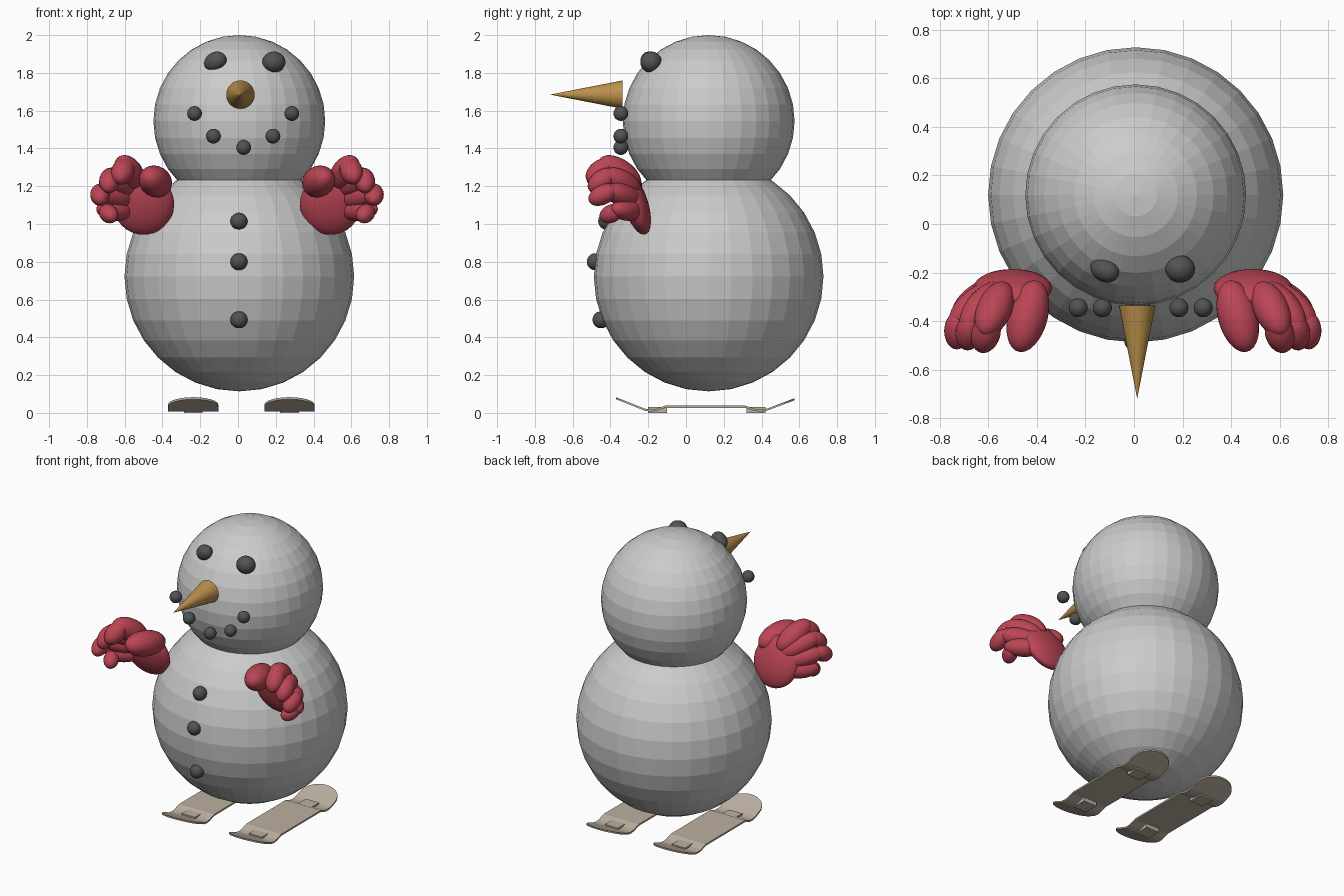
import bpy, bmesh, math
from mathutils import Vector, Matrix

if "Cube" in bpy.data.objects:
    bpy.data.objects.remove(bpy.data.objects["Cube"])


def material(name, rgb):
    m = bpy.data.materials.new(name)
    m.diffuse_color = (*rgb, 1)
    m.use_nodes = True
    m.node_tree.nodes["Principled BSDF"].inputs["Base Color"].default_value = m.diffuse_color
    return m


coal = material("coal", (0.08, 0.085, 0.09))
wool = material("red_wool", (0.5, 0.06, 0.09))
orange = material("carrot", (0.5, 0.28, 0.07))
wood = material("pale_wood", (0.5, 0.43, 0.35))


def finish(bm, name, mat=None, smooth=False):
    bmesh.ops.recalc_face_normals(bm, faces=bm.faces[:])
    me = bpy.data.meshes.new(name)
    bm.to_mesh(me)
    bm.free()
    for p in me.polygons:
        p.use_smooth = smooth
    if mat:
        me.materials.append(mat)
    ob = bpy.data.objects.new(name, me)
    bpy.context.collection.objects.link(ob)
    return ob


def add_ball(bm, loc, radii, rot=Matrix(), seg=32, rings=16):
    mat = Matrix.Translation(loc) @ rot @ Matrix.Diagonal((*radii, 1))
    bmesh.ops.create_uvsphere(bm, u_segments=seg, v_segments=rings, radius=1, matrix=mat)


def ball(name, loc, radii, mat=None, smooth=False, rot=Matrix(), seg=32, rings=16):
    bm = bmesh.new()
    add_ball(bm, loc, radii, rot, seg, rings)
    return finish(bm, name, mat, smooth)


# Snow body and head
ball("body", (0.007, 0.12, 0.722), (0.608,) * 3)
ball("head", (0.007, 0.12, 1.545), (0.455,) * 3)

# Coal eyes, mouth and buttons
ball("eye_left", (-0.12, -0.19, 1.86), (0.064, 0.048, 0.05), coal, True,
     Matrix.Rotation(-0.5, 4, 'Y') @ Matrix.Rotation(-0.4, 4, 'Z'))
ball("eye_right", (0.19, -0.185, 1.857), (0.061, 0.057, 0.056), coal, True)
for x, z in [(-0.23, 1.585), (-0.13, 1.465), (0.03, 1.405), (0.185, 1.465), (0.285, 1.585)]:
    ball("mouth_coal", (x, -0.345, z), (0.039,) * 3, coal, True)
for y, z in [(-0.42, 1.015), (-0.48, 0.80), (-0.45, 0.493)]:
    ball("button", (0.005, y, z), (0.045,) * 3, coal, True)

# Carrot nose
bm = bmesh.new()
bmesh.ops.create_cone(bm, cap_ends=True, segments=32, radius1=0.075, radius2=0, depth=0.385,
                      matrix=Matrix.Translation((0.013, -0.5275, 1.685)) @ Matrix.Rotation(math.pi / 2, 4, 'X'))
finish(bm, "nose", orange)

# Mittens: flattened palm, thumb and four curled fingers, each (start, end, radius)
DIGITS = [
    ((-0.40, -0.24, 1.20), (-0.475, -0.52, 1.25), 0.082),
    ((-0.53, -0.25, 1.20), (-0.62, -0.45, 1.34), 0.072),
    ((-0.59, -0.38, 1.33), (-0.63, -0.52, 1.23), 0.060),
    ((-0.55, -0.25, 1.17), (-0.70, -0.43, 1.27), 0.065),
    ((-0.67, -0.38, 1.28), (-0.69, -0.51, 1.18), 0.055),
    ((-0.56, -0.25, 1.12), (-0.75, -0.41, 1.18), 0.062),
    ((-0.73, -0.37, 1.19), (-0.73, -0.51, 1.12), 0.052),
    ((-0.56, -0.24, 1.07), (-0.74, -0.38, 1.08), 0.058),
    ((-0.71, -0.34, 1.08), (-0.66, -0.45, 1.03), 0.048),
]
for side in ("left", "right"):
    bm = bmesh.new()
    add_ball(bm, (-0.5, -0.265, 1.105), (0.162, 0.065, 0.168), Matrix.Rotation(0.3, 4, 'X'))
    for a, b, r in DIGITS:
        a, b = Vector(a), Vector(b)
        rot = (b - a).to_track_quat('Z', 'Y').to_matrix().to_4x4()
        add_ball(bm, (a + b) / 2, (r, r, max((b - a).length / 2 * 1.04, r)), rot, 24, 16)
    if side == "right":
        for v in bm.verts:
            v.co.x = -0.01 - v.co.x
    finish(bm, "mitten_" + side, wool, True)

# Skis: plank swept along a bent side profile, with rounded upturned tips
PROFILE = [(-0.37, 0.072), (-0.22, 0.012), (-0.19, 0.007), (-0.16, 0.010), (-0.11, 0.027),
           (0.315, 0.027), (0.365, 0.010), (0.40, 0.007), (0.43, 0.012), (0.575, 0.067)]
Y0, Y1, HALF, TIP, THICK = -0.37, 0.575, 0.133, 0.10, 0.011


def height(y):
    for (a, za), (b, zb) in zip(PROFILE, PROFILE[1:]):
        if y <= b + 1e-6:
            return za + (zb - za) * (y - a) / (b - a)
    return PROFILE[-1][1]


def half_width(y):
    d = min(y - Y0, Y1 - y)
    return HALF if d >= TIP else HALF * math.sqrt(max(0.0, 1 - (1 - d / TIP) ** 2))


arc = [TIP * (1 - math.cos(math.radians(a))) for a in (8, 18, 30, 42, 54, 66, 78, 90)]
stations = sorted([Y0 + 0.0001] + [Y0 + d for d in arc] + [Y1 - d for d in arc] + [Y1 - 0.0001]
                  + [p[0] for p in PROFILE[1:-1]])
for name, cx in (("left", -0.237), ("right", 0.272)):
    bm = bmesh.new()
    rows = []
    for y in stations:
        w, z = half_width(y), height(y)
        rows.append([bm.verts.new((cx + sx * w, y, z + dz))
                     for sx, dz in ((-1, 0), (1, 0), (1, THICK), (-1, THICK))])
    for r, s in zip(rows, rows[1:]):
        for i in range(4):
            j = (i + 1) % 4
            bm.faces.new((r[i], r[j], s[j], s[i]))
    bm.faces.new(rows[0])
    bm.faces.new(rows[-1])
    finish(bm, "ski_" + name, wood)
    # Small blocks under each end of the ski
    for y in (-0.15, 0.37):
        bm = bmesh.new()
        bmesh.ops.create_cube(bm, size=1, matrix=Matrix.Translation((cx, y, 0.015))
                              @ Matrix.Diagonal((0.10, 0.10, 0.03, 1)))
        finish(bm, "ski_block", wood)
